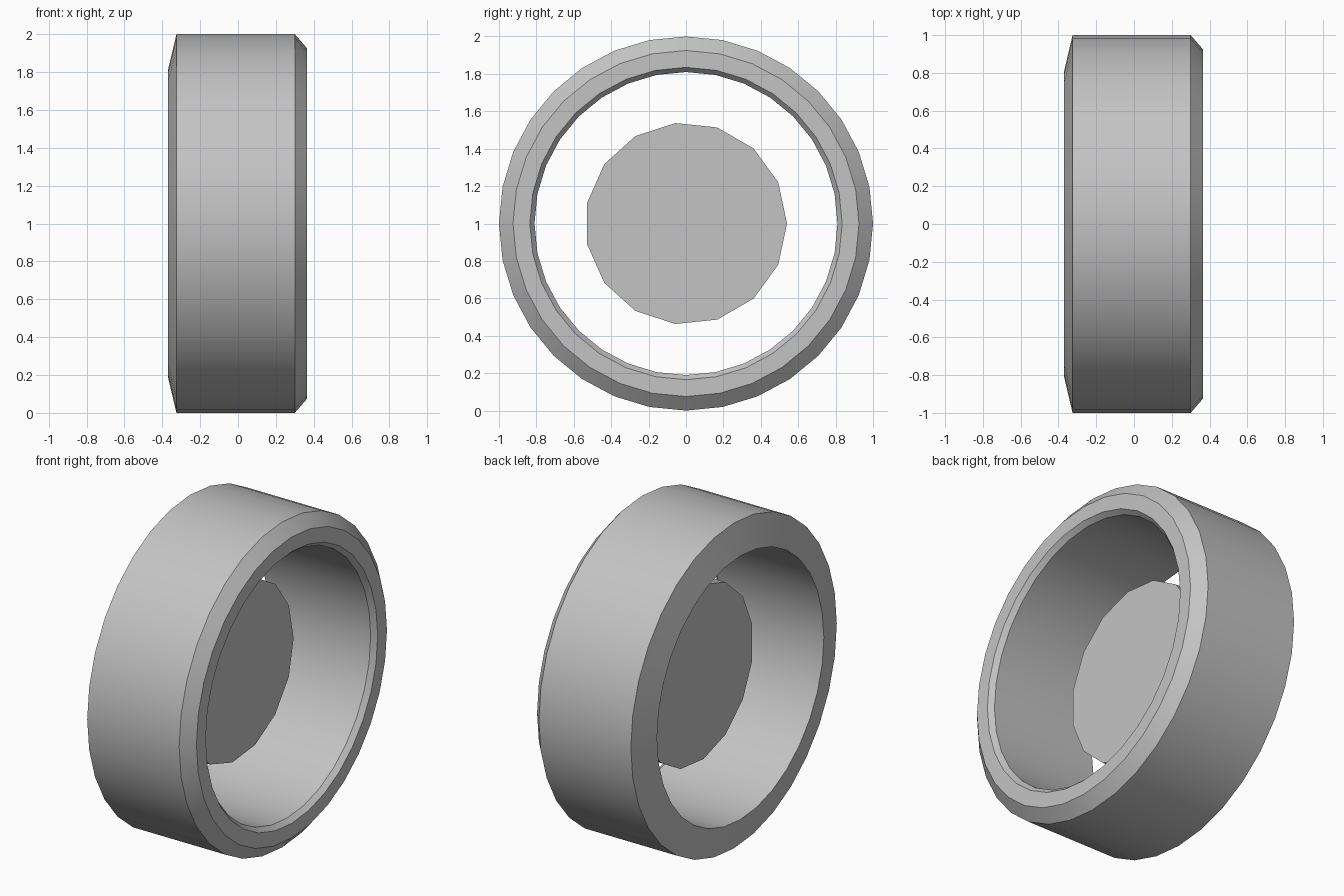
import bpy, bmesh
from math import cos, sin, pi

cube = bpy.data.objects.get("Cube")
if cube:
    bpy.data.objects.remove(cube, do_unlink=True)

grey = bpy.data.materials.new("light_grey")
grey.use_nodes = True
colour = (0.55, 0.55, 0.55, 1)
grey.diffuse_color = colour
grey.node_tree.nodes["Principled BSDF"].inputs["Base Color"].default_value = colour


def lathe_x(name, profile, sides, closed):
    """Spin (x, radius) points about the x axis; cap the ends if not closed."""
    bm = bmesh.new()
    loops = [[bm.verts.new((x, r * cos(2 * pi * i / sides), 1 + r * sin(2 * pi * i / sides)))
              for i in range(sides)] for x, r in profile]
    pairs = list(zip(loops, loops[1:]))
    if closed:
        pairs.append((loops[-1], loops[0]))
    else:
        bm.faces.new(loops[0])
        bm.faces.new(loops[-1])
    for a, b in pairs:
        for i in range(sides):
            j = (i + 1) % sides
            bm.faces.new((a[i], a[j], b[j], b[i]))
    bmesh.ops.recalc_face_normals(bm, faces=bm.faces)
    mesh = bpy.data.meshes.new(name)
    bm.to_mesh(mesh)
    bm.free()
    mesh.materials.append(grey)
    obj = bpy.data.objects.new(name, mesh)
    bpy.context.collection.objects.link(obj)
    return obj


# Ring: bevelled on the left, sloped on the right, open bore
ring = lathe_x("ring", [(-0.37, 0.81), (-0.325, 1.0), (0.3, 1.0), (0.365, 0.925),
                        (0.365, 0.835), (0.335, 0.81)], 32, True)
bpy.context.view_layer.objects.active = ring
ring.select_set(True)
bpy.ops.object.shade_smooth_by_angle(angle=pi / 6)

# Thick flat disc floating in the middle
lathe_x("centre_disc", [(-0.08, 0.54), (0.0, 0.54)], 15, False)
